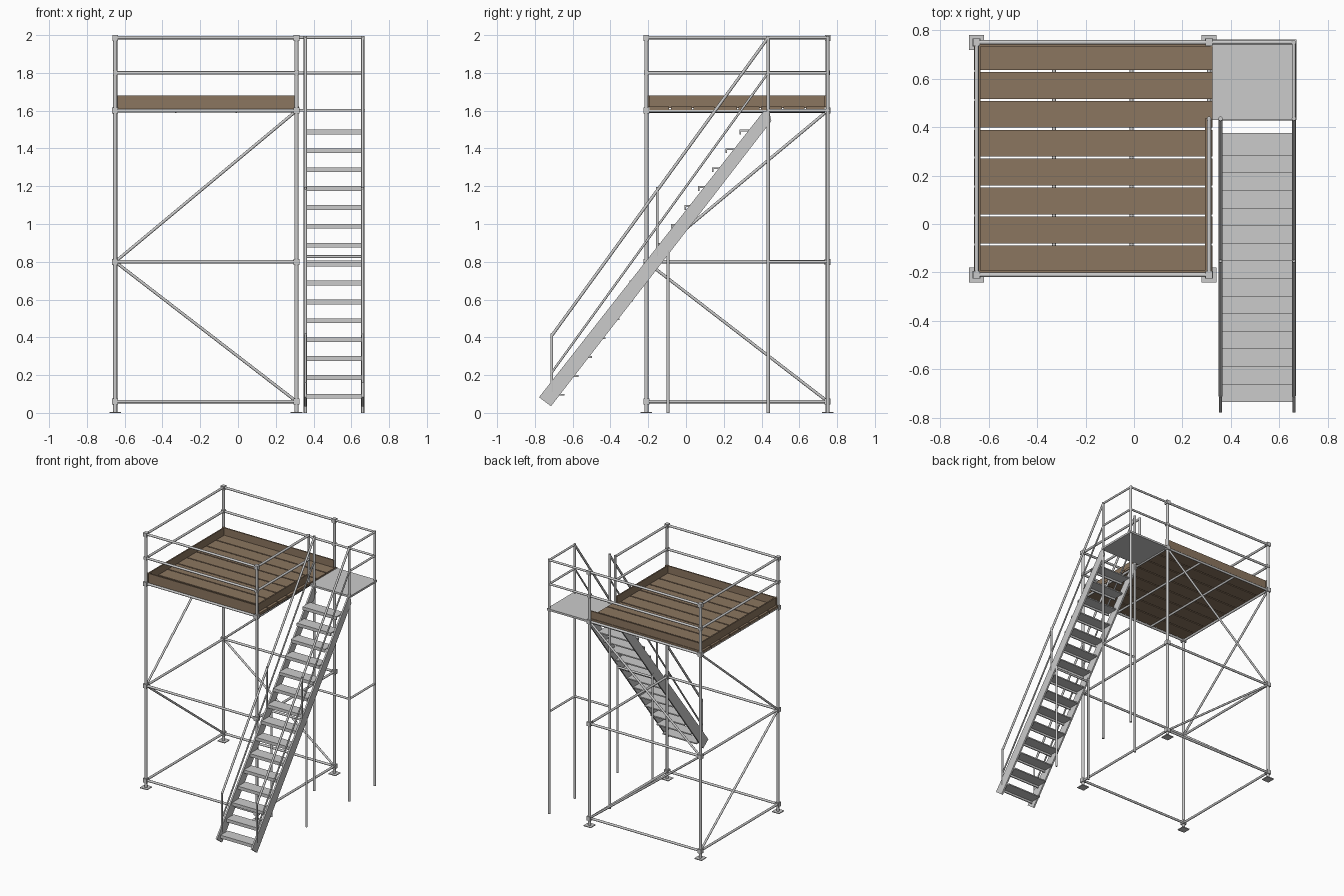
import bpy, math
from mathutils import Vector

if "Cube" in bpy.data.objects:
    bpy.data.objects.remove(bpy.data.objects["Cube"])

wood = bpy.data.materials.new("wood")
wood.diffuse_color = (0.26, 0.18, 0.115, 1)
wood.use_nodes = True
wood.node_tree.nodes["Principled BSDF"].inputs["Base Color"].default_value = wood.diffuse_color
XL, XR, YF, YB = -0.65, 0.31, -0.21, 0.75      # tower post lines
SL, SR, YM = 0.357, 0.66, 0.435                # stair sides, landing front line


def box(name, x0, x1, y0, y1, z0, z1, mat=None):
    bpy.ops.mesh.primitive_cube_add(size=1, location=((x0+x1)/2, (y0+y1)/2, (z0+z1)/2))
    o = bpy.context.object
    o.name = name
    o.scale = (x1-x0, y1-y0, z1-z0)
    if mat:
        o.data.materials.append(mat)
    return o


def tube(name, a, b, r=0.009):
    a, b = Vector(a), Vector(b)
    d = b - a
    bpy.ops.mesh.primitive_cylinder_add(vertices=12, radius=r, depth=d.length, location=(a+b)/2)
    o = bpy.context.object
    o.name = name
    o.rotation_euler = d.to_track_quat('Z', 'Y').to_euler()
    bpy.ops.object.shade_smooth_by_angle(angle=math.radians(40))
    return o


def prism(name, profile, x0, x1):
    """Extrude a y-z profile along x."""
    n = len(profile)
    verts = [(x, y, z) for x in (x0, x1) for y, z in profile]
    faces = [tuple(range(n))[::-1], tuple(range(n, 2*n))]
    faces += [(i, (i+1) % n, n+(i+1) % n, n+i) for i in range(n)]
    me = bpy.data.meshes.new(name)
    me.from_pydata(verts, [], faces)
    o = bpy.data.objects.new(name, me)
    bpy.context.collection.objects.link(o)
    return o


# tower posts, base plates and couplers
for x in (XL, XR):
    for y in (YF, YB):
        tube("tower_post", (x, y, 0), (x, y, 1.99), 0.011)
        box("base_plate", x-0.031, x+0.031, y-0.031, y+0.031, 0, 0.006)
        for z, h in ((0.06, 0.016), (0.8, 0.016), (1.6, 0.016), (1.8, 0.012), (1.985, 0.015)):
            box("coupler", x-h, x+h, y-h, y+h, z-h, z+h)

# horizontal ledgers and guard rails
for z in (0.06, 0.8, 1.6, 1.8, 1.987):
    for y in (YF, YB):
        tube("ledger_x", (XL, y, z), (XR, y, z))
    tube("ledger_left", (XL, YF, z), (XL, YB, z))
    tube("ledger_right", (XR, YF, z), (XR, YM if z > 1.7 else YB, z))
tube("guard_end_post", (XR, YM, 1.6), (XR, YM, 1.995))

# diagonal braces on back and left faces
for z in (0.06, 1.6):
    tube("back_brace", (XL, YB, 0.8), (XR, YB, z), 0.008)
    tube("left_brace", (XL, YF, 0.8), (XL, YB, z), 0.008)

# deck joists, planks and toe boards
for x in (-0.33, -0.01):
    tube("deck_joist", (x, YF, 1.596), (x, YB, 1.596), 0.008)
for i in range(8):
    y = -0.2 + i*0.1195
    box("deck_plank", XL-0.01, XR+0.014, y, y+0.111, 1.604, 1.622, wood)
for y in (YF+0.012, YB-0.012):
    box("toe_board", XL, XR+0.005, y-0.005, y+0.005, 1.615, 1.68, wood)
box("left_toe_board", XL+0.007, XL+0.017, YF, YB, 1.615, 1.68, wood)
box("right_toe_board", XR-0.017, XR-0.007, YF, YM, 1.615, 1.68, wood)

# landing plate, posts and rails
box("landing_plate", 0.322, 0.672, 0.43, 0.762, 1.595, 1.61)
for x, y in ((SL, YM), (SR, YM), (SR, YB)):
    tube("landing_post", (x, y, 0), (x, y, 1.995))
for z in (0.8, 1.8, 1.987):
    tube("landing_side_rail", (SR, YM, z), (SR, YB, z), 0.008)
    if z > 1:
        tube("landing_back_rail", (XR, YB, z), (SR, YB, z), 0.008)
tube("landing_front_ledger", (SL, YM, 0.8), (SR, YM, 0.8), 0.008)

# stair stringers, supports and handrails
for x in (SL, SR):
    prism("stringer", [(-0.778, 0.083), (-0.715, 0.035), (0.452, 1.545), (0.44, 1.598), (0.412, 1.598)],
          x-0.006, x+0.006)
    tube("stair_support", (x, -0.095, 0), (x, -0.095, 0.86), 0.008)
    tube("handrail", (x, -0.71, 0.41), (x, YM, 1.987), 0.008)
    tube("midrail", (x, -0.71, 0.215), (x, YM, 1.8), 0.006)
    tube("lower_rail_post", (x, -0.71, 0.11), (x, -0.71, 0.42), 0.007)
    tube("middle_rail_post", (x, -0.152, 0.83), (x, -0.152, 1.195), 0.007)
tube("stair_support_bar", (SL, -0.095, 0.827), (SR, -0.095, 0.827), 0.008)

# stair treads with a front lip
for k in range(1, 16):
    y, z = -0.735 + (k-1)*0.0727, 0.1*k
    prism("tread", [(y, z), (y, z-0.025), (y+0.008, z-0.025), (y+0.008, z-0.009),
                    (y+0.092, z-0.009), (y+0.092, z)], SL+0.004, SR-0.004)
